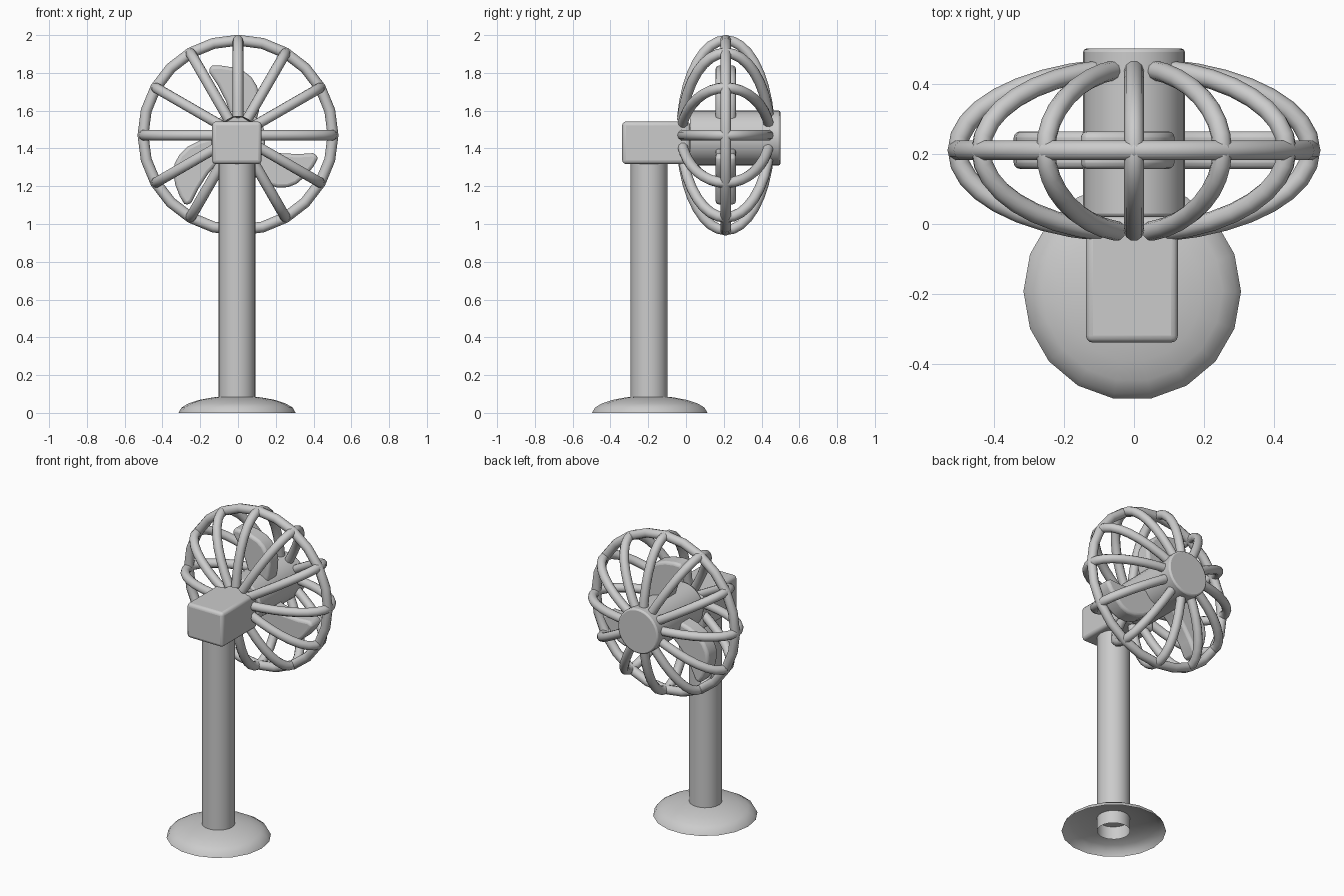
import bpy, bmesh, math
from mathutils import Matrix, Vector

if "Cube" in bpy.data.objects:
    bpy.data.objects.remove(bpy.data.objects["Cube"])

ZC = 1.47      # cage centre height
YC = 0.21      # cage centre depth


def finish(ob, name, bevel=0.0, segs=3):
    ob.name = name
    bpy.ops.object.select_all(action='DESELECT')
    ob.select_set(True)
    bpy.context.view_layer.objects.active = ob
    if bevel:
        m = ob.modifiers.new("Bevel", 'BEVEL')
        m.width, m.segments = bevel, segs
        m.limit_method = 'ANGLE'
        m.angle_limit = math.radians(50)
    bpy.ops.object.shade_smooth_by_angle(angle=math.radians(45))
    return ob


def mesh_object(bm, name, bevel=0.0):
    bmesh.ops.recalc_face_normals(bm, faces=bm.faces)
    me = bpy.data.meshes.new(name)
    bm.to_mesh(me)
    bm.free()
    ob = bpy.data.objects.new(name, me)
    bpy.context.collection.objects.link(ob)
    return finish(ob, name, bevel)


# Base: hollow squashed dome
bm = bmesh.new()
prof = [Vector((0.31 * math.cos(a), 0, 0.09 * math.sin(a)))
        for a in [math.radians(d) for d in (0, 18, 34, 50, 66, 80, 90)]]
vs = [bm.verts.new(p) for p in prof]
es = [bm.edges.new((a, b)) for a, b in zip(vs, vs[1:])]
bmesh.ops.spin(bm, geom=vs + es, cent=(0, 0, 0), axis=(0, 0, 1),
               angle=math.tau, steps=18, use_duplicate=False)
bmesh.ops.remove_doubles(bm, verts=bm.verts, dist=1e-4)
bmesh.ops.translate(bm, verts=bm.verts, vec=(-0.005, -0.192, 0))
mesh_object(bm, "base")

# Pole: open tube running into the motor box
bpy.ops.mesh.primitive_cylinder_add(vertices=24, radius=0.098, depth=1.36,
                                    end_fill_type='NOTHING',
                                    location=(-0.005, -0.195, 0.68))
finish(bpy.context.object, "pole")

# Motor box
bpy.ops.mesh.primitive_cube_add(size=1, location=(-0.006, -0.158, 1.43))
box = bpy.context.object
box.scale = (0.262, 0.36, 0.225)
bpy.ops.object.transform_apply(location=False, rotation=False, scale=True)
finish(box, "motor_box", 0.02)

# Hub drum
bpy.ops.mesh.primitive_cylinder_add(vertices=32, radius=0.145, depth=0.48,
                                    location=(0, 0.26, 1.455),
                                    rotation=(math.pi / 2, 0, 0))
finish(bpy.context.object, "hub", 0.01, 2)

# Three thick blades
outline = [(0.0, 0.02), (0.10, -0.02), (0.16, -0.042), (0.22, -0.055),
           (0.32, -0.06), (0.395, -0.055), (0.42, -0.065), (0.422, -0.085),
           (0.40, -0.125), (0.36, -0.175), (0.31, -0.217), (0.265, -0.235),
           (0.21, -0.237), (0.15, -0.22), (0.09, -0.18), (0.0, -0.09)]
for i in range(3):
    bm = bmesh.new()
    f = bm.faces.new([bm.verts.new((x, 0.157, z)) for x, z in outline])
    r = bmesh.ops.extrude_face_region(bm, geom=[f])
    bmesh.ops.translate(bm, vec=(0, 0.107, 0),
                        verts=[v for v in r['geom'] if isinstance(v, bmesh.types.BMVert)])
    rot = Matrix.Translation((0, 0, 1.43)) @ Matrix.Rotation(i * math.tau / 3, 4, 'Y')
    bmesh.ops.transform(bm, matrix=rot, verts=bm.verts)
    mesh_object(bm, f"blade_{i + 1}", 0.018)

# Cage rim
bpy.ops.mesh.primitive_torus_add(major_segments=24, minor_segments=10,
                                 major_radius=0.503, minor_radius=0.029,
                                 location=(0, YC, ZC),
                                 rotation=(math.pi / 2, 0, 0))
finish(bpy.context.object, "cage_rim")

# Cage ribs: elliptical arcs from the box round the rim to the hub
cu = bpy.data.curves.new("cage_ribs", 'CURVE')
cu.dimensions = '3D'
cu.bevel_depth = 0.028
cu.bevel_resolution = 3
cu.use_fill_caps = True
N = 16
for k in range(12):
    a = k * math.tau / 12
    sp = cu.splines.new('POLY')
    sp.points.add(N)
    for j, p in enumerate(sp.points):
        t = math.radians(-79 + 158 * j / N)
        rad = 0.503 * math.cos(t)
        p.co = (rad * math.cos(a), YC + 0.235 * math.sin(t),
                ZC + rad * math.sin(a), 1)
ribs = bpy.data.objects.new("cage_ribs", cu)
bpy.context.collection.objects.link(ribs)
bpy.ops.object.select_all(action='DESELECT')
ribs.select_set(True)
bpy.context.view_layer.objects.active = ribs
bpy.ops.object.convert(target='MESH')
finish(bpy.context.object, "cage_ribs")
